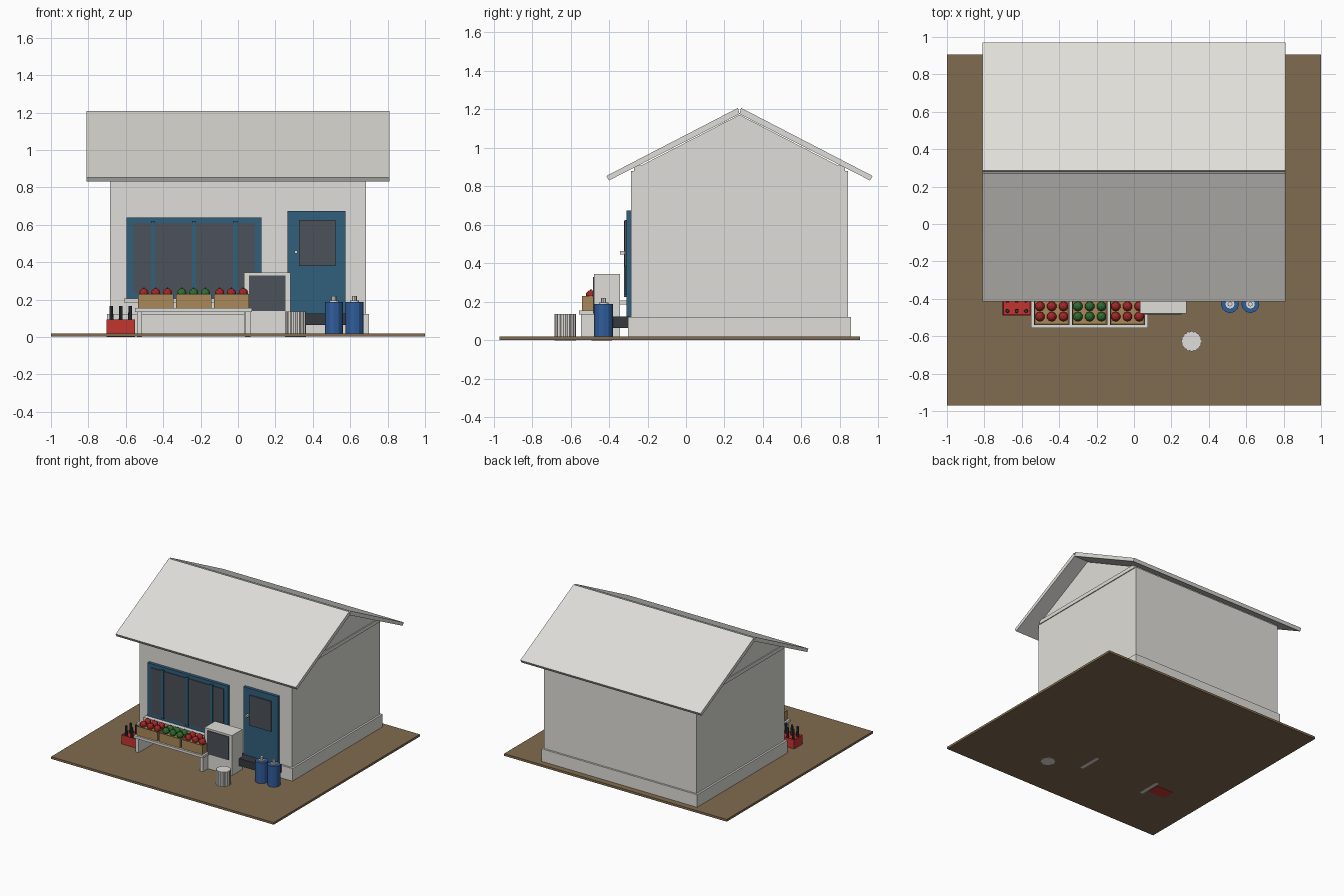
import bpy, bmesh, math
from mathutils import Matrix

cube = bpy.data.objects.get("Cube")
if cube:
    bpy.data.objects.remove(cube, do_unlink=True)


def material(name, r, g, b):
    m = bpy.data.materials.new(name)
    m.use_nodes = True
    m.diffuse_color = (r, g, b, 1)
    m.node_tree.nodes["Principled BSDF"].inputs["Base Color"].default_value = (r, g, b, 1)
    return m


WHITE = material("off_white", 0.74, 0.73, 0.69)
EARTH = material("earth_brown", 0.22, 0.15, 0.08)
TRIM = material("trim_blue", 0.03, 0.115, 0.2)
GLASS = material("dark_glass", 0.07, 0.085, 0.1)
DARK = material("charcoal", 0.035, 0.042, 0.05)
TANK = material("tank_blue", 0.03, 0.11, 0.33)
RED = material("crate_red", 0.55, 0.035, 0.03)
APPLE = material("fruit_red", 0.38, 0.02, 0.02)
GREEN = material("fruit_green", 0.03, 0.15, 0.03)
WOOD = material("crate_wood", 0.4, 0.25, 0.1)


def finish(name, bm, mat):
    bmesh.ops.recalc_face_normals(bm, faces=bm.faces)
    me = bpy.data.meshes.new(name)
    bm.to_mesh(me)
    bm.free()
    me.materials.append(mat)
    ob = bpy.data.objects.new(name, me)
    bpy.context.collection.objects.link(ob)
    return ob


def box(name, mat, x, y, z, tray=0):
    """Box from (min, max) ranges; tray sinks an inset top by that depth."""
    bm = bmesh.new()
    bmesh.ops.create_cube(bm, size=1)
    for v in bm.verts:
        v.co = [r[0] if c < 0 else r[1] for c, r in zip(v.co, (x, y, z))]
    if tray:
        top = max(bm.faces, key=lambda f: f.calc_center_median().z)
        bmesh.ops.inset_region(bm, faces=[top], thickness=0.008)
        for v in top.verts:
            v.co.z -= tray
    return finish(name, bm, mat)


def prism(name, mat, outline, x0, x1):
    """Extrude a (y, z) outline along x."""
    bm = bmesh.new()
    face = bm.faces.new([bm.verts.new((x0, y, z)) for y, z in outline])
    out = bmesh.ops.extrude_face_region(bm, geom=[face])["geom"]
    for v in out:
        if isinstance(v, bmesh.types.BMVert):
            v.co.x = x1
    return finish(name, bm, mat)


def cylinder(name, mat, x, y, z0, z1, r, r2=None, sides=12):
    bm = bmesh.new()
    bmesh.ops.create_cone(bm, cap_ends=True, segments=sides, radius1=r,
                          radius2=r if r2 is None else r2, depth=z1 - z0,
                          matrix=Matrix.Translation((x, y, (z0 + z1) / 2)))
    return finish(name, bm, mat)


def fluted(name, mat, x, y, z0, z1, r, dip, count):
    """Upright drum with ribbed sides."""
    bm = bmesh.new()
    ring = []
    for i in range(count):
        a = 2 * math.pi * i / count
        rad = r - dip * (i % 2)
        ring.append(bm.verts.new((x + rad * math.cos(a), y + rad * math.sin(a), z0)))
    out = bmesh.ops.extrude_face_region(bm, geom=[bm.faces.new(ring)])["geom"]
    for v in out:
        if isinstance(v, bmesh.types.BMVert):
            v.co.z = z1
    return finish(name, bm, mat)


# Ground and building shell
RIDGE = 0.278
box("ground", EARTH, (-1, 1), (-0.97, 0.905), (0.002, 0.02))
box("walls", WHITE, (-0.685, 0.685), (-0.286, 0.842), (0.01, 0.88))
box("plinth", WHITE, (-0.7, 0.7), (-0.301, 0.857), (0.01, 0.122))
box("gable_band", WHITE, (-0.692, 0.692), (-0.27, 0.826), (0.878, 0.908))
prism("gable", WHITE, [(-0.25, 0.9), (0.806, 0.9), (RIDGE, 1.172)], -0.685, 0.685)

# Two roof slabs meeting in a shallow notch at the ridge
for side, label in ((-1, "front"), (1, "back")):
    slab = [(0.678, 0.831), (0.692, 0.854), (0.008, 1.208), (0, 1.176)]
    prism(label + "_roof", WHITE, [(RIDGE + side * d, z) for d, z in slab], -0.81, 0.81)

# Shop window
box("window_frame", TRIM, (-0.595, 0.125), (-0.31, -0.28), (0.2, 0.64))
box("window_glass", GLASS, (-0.56, 0.09), (-0.317, -0.305), (0.235, 0.61))
for x in (-0.455, -0.235, -0.015):
    box("window_mullion", TRIM, (x - 0.011, x + 0.011), (-0.323, -0.305), (0.225, 0.62))
box("window_sill", WHITE, (-0.61, 0.14), (-0.345, -0.28), (0.185, 0.207))

# Door with pane, handle and step
box("door", TRIM, (0.265, 0.575), (-0.31, -0.28), (0.12, 0.675))
box("door_pane", GLASS, (0.325, 0.52), (-0.32, -0.305), (0.38, 0.625))
box("door_handle", WHITE, (0.302, 0.318), (-0.343, -0.305), (0.447, 0.463))
box("door_step", DARK, (0.245, 0.6), (-0.385, -0.29), (0.065, 0.125))

# Display bench
box("bench_top", WHITE, (-0.55, 0.075), (-0.555, -0.345), (0.135, 0.155))
for x in (-0.54, 0.038):
    box("bench_leg", WHITE, (x, x + 0.028), (-0.545, -0.355), (0.001, 0.14))

# Fruit crates on the bench
for cx, fruit, label in ((-0.44, APPLE, "red"), (-0.237, GREEN, "green"), (-0.035, APPLE, "red")):
    box("fruit_crate", WOOD, (cx - 0.094, cx + 0.094), (-0.54, -0.395), (0.155, 0.23), tray=0.012)
    for col in (-1, 0, 1):
        for y in (-0.495, -0.44):
            fx = cx + col * 0.063
            bm = bmesh.new()
            bmesh.ops.create_uvsphere(bm, u_segments=10, v_segments=6, radius=0.026,
                                      matrix=Matrix.Translation((fx, y, 0.235)))
            finish(label + "_fruit", bm, fruit)
            cylinder("fruit_stem", DARK, fx, y, 0.255, 0.266, 0.003, sides=5)

# Cold cabinet
box("cabinet", WHITE, (0.033, 0.28), (-0.478, -0.342), (0.003, 0.345))
box("cabinet_glass", GLASS, (0.06, 0.253), (-0.484, -0.47), (0.14, 0.33))

# Bottle crate
box("bottle_crate", RED, (-0.703, -0.55), (-0.49, -0.385), (0, 0.095), tray=0.01)
for x in (-0.677, -0.627, -0.577):
    for y in (-0.465, -0.41):
        cylinder("bottle", DARK, x, y, 0.08, 0.165, 0.011, 0.009, sides=8)

# Gas bottles
for x in (0.513, 0.622):
    cylinder("gas_tank", TANK, x, -0.428, 0.003, 0.188, 0.048)
    cylinder("gas_collar", WHITE, x, -0.428, 0.185, 0.196, 0.024)
    cylinder("gas_valve", WHITE, x, -0.428, 0.19, 0.22, 0.013, sides=8)

# Ribbed bin
fluted("bin", WHITE, 0.308, -0.627, 0, 0.138, 0.056, 0.005, 32)
